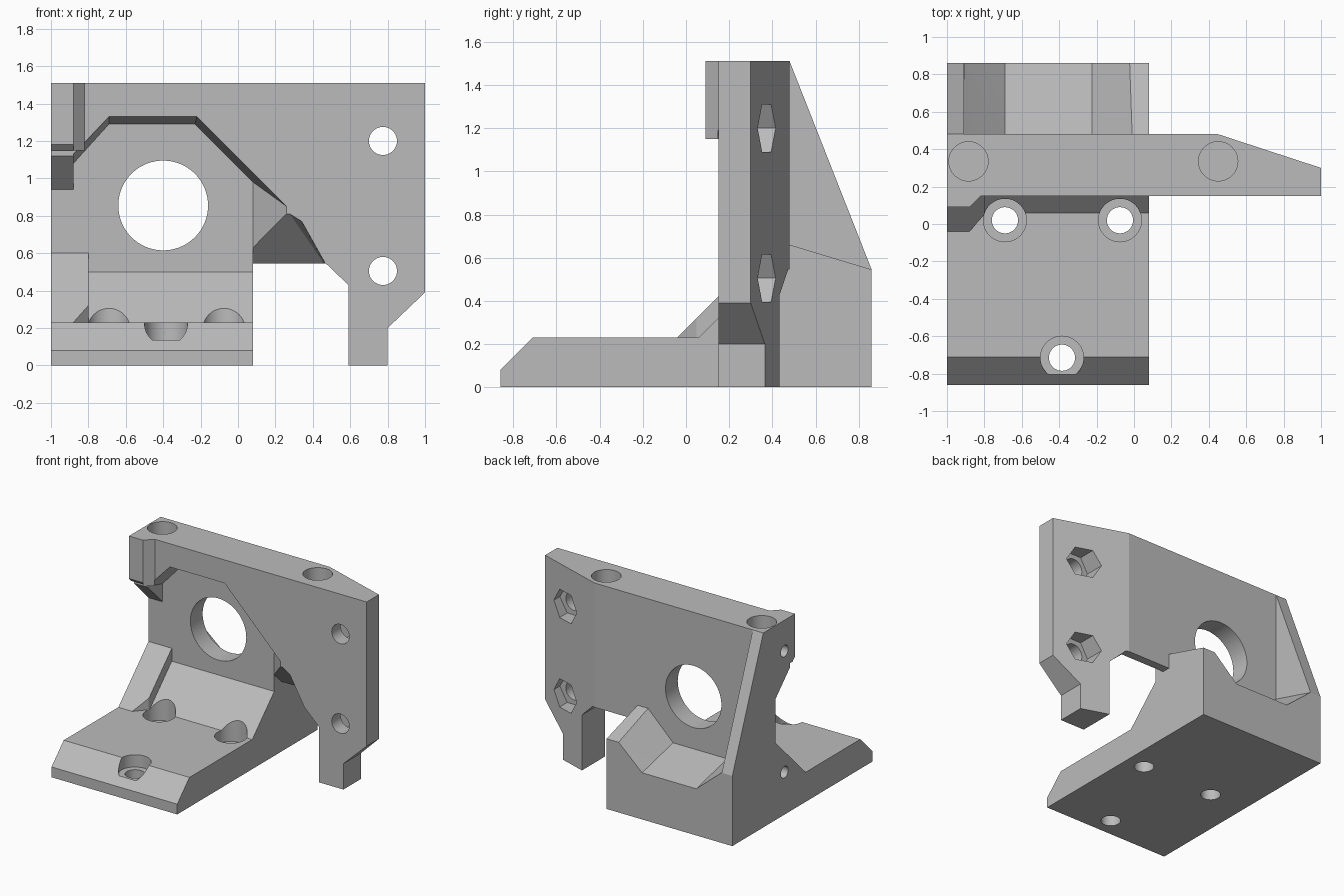
import bpy, bmesh, math
from mathutils import Vector

if "Cube" in bpy.data.objects:
    bpy.data.objects.remove(bpy.data.objects["Cube"], do_unlink=True)

grey = bpy.data.materials.new("plain_grey")
grey.use_nodes = True
grey.diffuse_color = (0.5, 0.5, 0.5, 1)
grey.node_tree.nodes["Principled BSDF"].inputs["Base Color"].default_value = (0.5, 0.5, 0.5, 1)


def finish(name, bm):
    bmesh.ops.recalc_face_normals(bm, faces=bm.faces[:])
    mesh = bpy.data.meshes.new(name)
    bm.to_mesh(mesh)
    bm.free()
    mesh.materials.append(grey)
    obj = bpy.data.objects.new(name, mesh)
    bpy.context.collection.objects.link(obj)
    return obj


def prism(name, profile, axis, lo, hi):
    """Extrude a 2D profile along one axis."""
    place = {"x": lambda p, t: (t, p[0], p[1]),
             "y": lambda p, t: (p[0], t, p[1]),
             "z": lambda p, t: (p[0], p[1], t)}[axis]
    bm = bmesh.new()
    a = [bm.verts.new(place(p, lo)) for p in profile]
    b = [bm.verts.new(place(p, hi)) for p in profile]
    bm.faces.new(a)
    bm.faces.new(b)
    for i in range(len(a)):
        j = (i + 1) % len(a)
        bm.faces.new((a[i], a[j], b[j], b[i]))
    return finish(name, bm)


def hull(name, points):
    """Convex solid around a few points."""
    bm = bmesh.new()
    for p in points:
        bm.verts.new(Vector(p))
    bmesh.ops.convex_hull(bm, input=bm.verts[:])
    bmesh.ops.dissolve_limit(bm, angle_limit=0.01, verts=bm.verts[:], edges=bm.edges[:])
    return finish(name, bm)


def rod(name, centre, radius, axis, lo, hi, sides=48):
    ring = [(centre[0] + radius * math.cos(math.tau * i / sides),
             centre[1] + radius * math.sin(math.tau * i / sides)) for i in range(sides)]
    return prism(name, ring, axis, lo, hi)


def combine(body, tool, operation="DIFFERENCE"):
    mod = body.modifiers.new("combine", "BOOLEAN")
    mod.operation = operation
    mod.solver = "EXACT"
    mod.object = tool
    bpy.context.view_layer.objects.active = body
    bpy.ops.object.modifier_apply(modifier=mod.name)
    bpy.data.objects.remove(tool, do_unlink=True)


# Upright plate with foot on the right
body = prism("bracket_body", [
    (-1, 0), (-1, 1.51), (1, 1.51), (1, .39), (.8, .2), (.8, 0), (.59, 0),
    (.59, .43), (.47, .545), (.08, .545), (.08, 0)], "y", .15, .48)

# Raised pad at the upper left corner
combine(body, prism("corner_pad", [
    (-1, .09), (-.88, .09), (-.82, .15), (-.82, .2), (-1, .2)], "z", 1.15, 1.51), "UNION")

# Tapered back of the right end
combine(body, prism("back_taper", [(.39, .4996), (1.1, .267), (1.1, .6)], "z", -.1, 1.6))

# Motor recess with sloping walls
outer = [(-.88, 1.13), (-.69, 1.33), (-.22, 1.33), (.26, .85), (.26, -.1), (-.88, -.1)]
inner = [(-.88, 1.08), (-.69, 1.29), (-.23, 1.29), (.08, .98), (.08, -.1), (-.88, -.1)]
combine(body, hull("recess", [(x, .149, z) for x, z in outer] + [(x, .33, z) for x, z in inner]))
combine(body, prism("pad_underside", [(0, 1.27), (.33, .94), (.33, -.1), (0, -.1)],
                    "x", -1.1, -.879))

# Sloping underside of the plate beside the base
under = [(.08, .82), (.27, .82), (.335, .78), (.47, .54), (.08, .54)]
combine(body, hull("plate_underside", [(x, .14, z) for x, z in under]
                   + [(.08, .43, .53), (.47, .43, .53)]))

# Base block with a trapezoid pocket behind
base = prism("base", [
    (-.86, 0), (-.86, .08), (-.71, .23), (.06, .23), (.34, .51), (.45, .51),
    (.45, .669), (.86, .545), (.86, 0)], "x", -1, .08)
near = [(-.91, .66), (-.69, .45), (-.225, .45), (-.01, .66), (-.01, 1), (-.91, 1)]
far = [(-.91, .545), (-.69, .36), (-.225, .36), (-.01, .555), (-.01, 1), (-.91, 1)]
combine(base, hull("pocket", [(x, .48, z) for x, z in near] + [(x, .87, z) for x, z in far]))
combine(body, base, "UNION")

# Rear web and front gusset on the left edge
combine(body, prism("rear_web", [(.46, .4), (.46, 1.51), (.48, 1.51), (.86, .545), (.86, .4)],
                    "x", -1, -.91), "UNION")
plan = [(-1, -.04), (-.88, -.04), (-.8, .05), (-.8, .34), (-1, .34)]
combine(body, hull("front_gusset", [(x, y, .15) for x, y in plan]
                   + [(x, y, y + .27) for x, y in plan]), "UNION")

# Large round opening
combine(body, rod("motor_opening", (-.4, .855), .24, "y", .2, .6, 72))

# Screw holes with nut traps at the right
for z in (1.2, .505):
    combine(body, rod("screw_hole", (.775, z), .075, "y", 0, .6))
    combine(body, rod("nut_trap", (.775, z), .127, "y", .26, .6, 6))

# Blind holes in the top edge
for x in (-.885, .45):
    combine(body, rod("top_hole", (x, .335), .105, "z", 1.21, 1.6))

# Small holes in the left side
for z in (1.27, .33):
    combine(body, rod("side_hole", (.22, z), .045, "x", -1.1, -.8, 32))

# Counterbored holes in the base
for x, y in ((-.69, .02), (-.075, .02), (-.385, -.715)):
    combine(body, rod("counterbore", (x, y), .115, "z", .135, .6))
    combine(body, rod("base_hole", (x, y), .07, "z", -.1, .3))

# Smooth bores, crisp edges
bpy.ops.object.select_all(action="DESELECT")
body.select_set(True)
bpy.context.view_layer.objects.active = body
bpy.ops.object.shade_smooth_by_angle(angle=math.radians(12))
